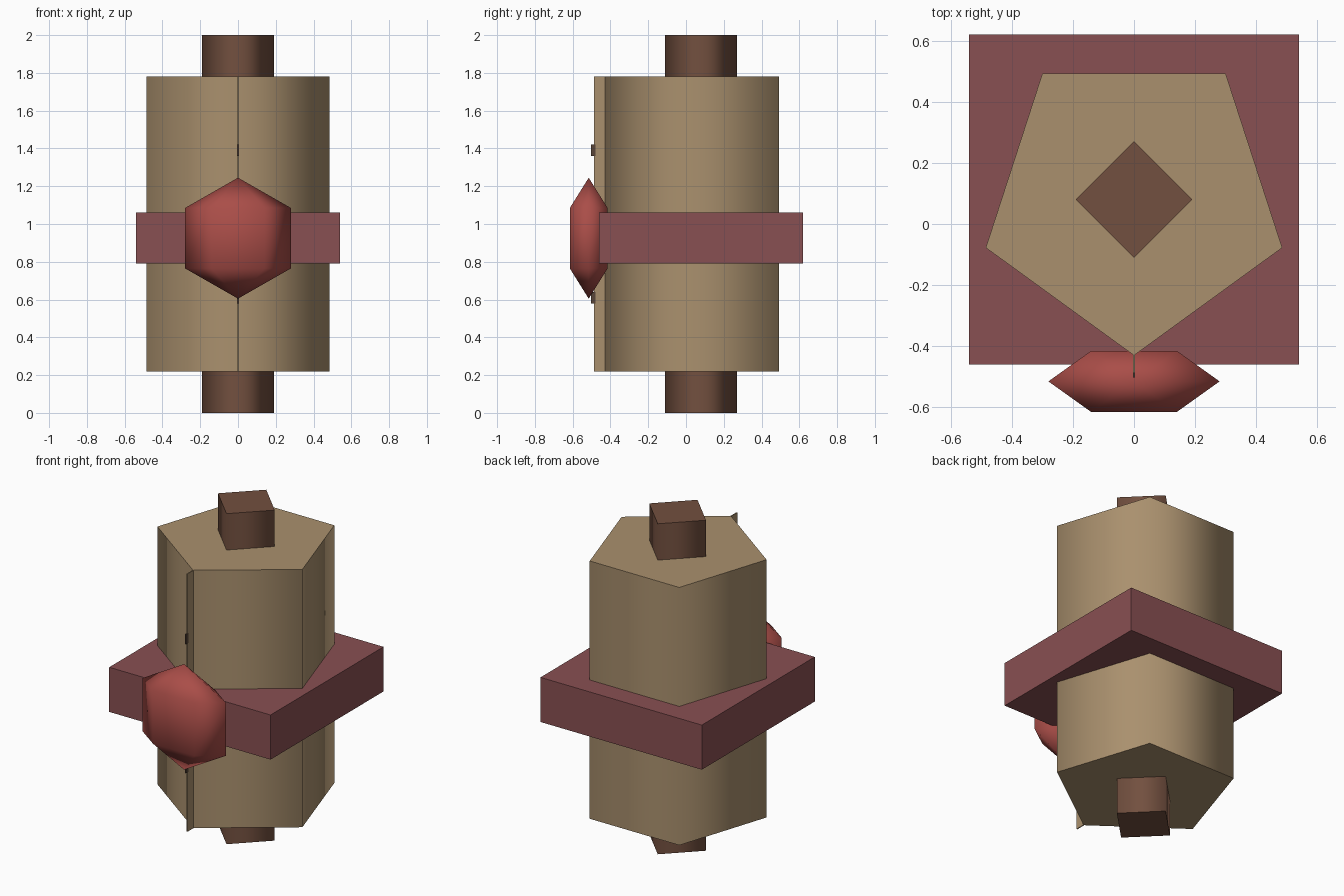
import bpy, bmesh
from math import pi, sin, cos

if "Cube" in bpy.data.objects:
    bpy.data.objects.remove(bpy.data.objects["Cube"])

CY = 0.08  # y of the roll's axis


def finish(name, bm, color):
    bmesh.ops.recalc_face_normals(bm, faces=bm.faces)
    me = bpy.data.meshes.new(name)
    bm.to_mesh(me)
    bm.free()
    ob = bpy.data.objects.new(name, me)
    bpy.context.collection.objects.link(ob)
    mat = bpy.data.materials.get(color[0]) or bpy.data.materials.new(color[0])
    mat.diffuse_color = (*color[1], 1)
    mat.use_nodes = True
    mat.node_tree.nodes["Principled BSDF"].inputs["Base Color"].default_value = mat.diffuse_color
    me.materials.append(mat)
    return ob


def prism(name, sides, radius, z0, z1, color):
    """Upright prism with one corner facing front; smooth sides, crisp caps."""
    bm = bmesh.new()
    angles = [-pi / 2 + 2 * pi * i / sides for i in range(sides)]
    base = bm.faces.new([bm.verts.new((radius * cos(a), CY + radius * sin(a), z0)) for a in angles])
    ext = bmesh.ops.extrude_face_region(bm, geom=[base], use_keep_orig=True)
    bmesh.ops.translate(bm, vec=(0, 0, z1 - z0),
                        verts=[g for g in ext["geom"] if isinstance(g, bmesh.types.BMVert)])
    bm.normal_update()
    for f in bm.faces:
        f.smooth = abs(f.normal.z) < 0.5
        if not f.smooth:
            for e in f.edges:
                e.smooth = False
    return finish(name, bm, color)


def box(name, x, y, z, color):
    bm = bmesh.new()
    bmesh.ops.create_cube(bm, size=1)
    for v in bm.verts:
        v.co = [(r[0] + r[1]) / 2 + c * (r[1] - r[0]) for c, r in zip(v.co, (x, y, z))]
    return finish(name, bm, color)


paper = ("paper", (0.40, 0.28, 0.155))
wood = ("wood", (0.17, 0.08, 0.05))
cloth = ("ribbon", (0.25, 0.08, 0.085))
wax = ("wax", (0.40, 0.075, 0.065))
ink = ("edge_mark", (0.10, 0.06, 0.04))

# Rolled paper on its rod
prism("paper_roll", 5, 0.51, 0.22, 1.78, paper)
prism("rod", 4, 0.19, 0.0, 2.0, wood)

# Loose paper edge along the front corner, with two small marks
box("paper_edge", (-0.003, 0.003), (-0.487, -0.40), (0.22, 1.78), paper)
for i, z in enumerate((1.39, 0.61)):
    box(f"edge_mark_{i + 1}", (-0.004, 0.004), (-0.503, -0.48), (z - 0.03, z + 0.03), ink)

# Square ribbon band
box("ribbon_band", (-0.54, 0.54), (CY - 0.54, CY + 0.54), (0.79, 1.06), cloth)

# Flattened six-sided wax seal: two hexagon rings between two poles
bm = bmesh.new()
rings = [[bm.verts.new((0.28 * cos(i * pi / 3), -0.515 + 0.1155 * sin(i * pi / 3), z)) for i in range(6)]
         for z in (0.765, 1.085)]
bottom, top = bm.verts.new((0, -0.515, 0.605)), bm.verts.new((0, -0.515, 1.245))
for i in range(6):
    j = (i + 1) % 6
    bm.faces.new((rings[0][i], rings[0][j], rings[1][j], rings[1][i]))
    bm.faces.new((rings[0][j], rings[0][i], bottom))
    bm.faces.new((rings[1][i], rings[1][j], top))
for f in bm.faces:
    f.smooth = True
finish("wax_seal", bm, wax)
